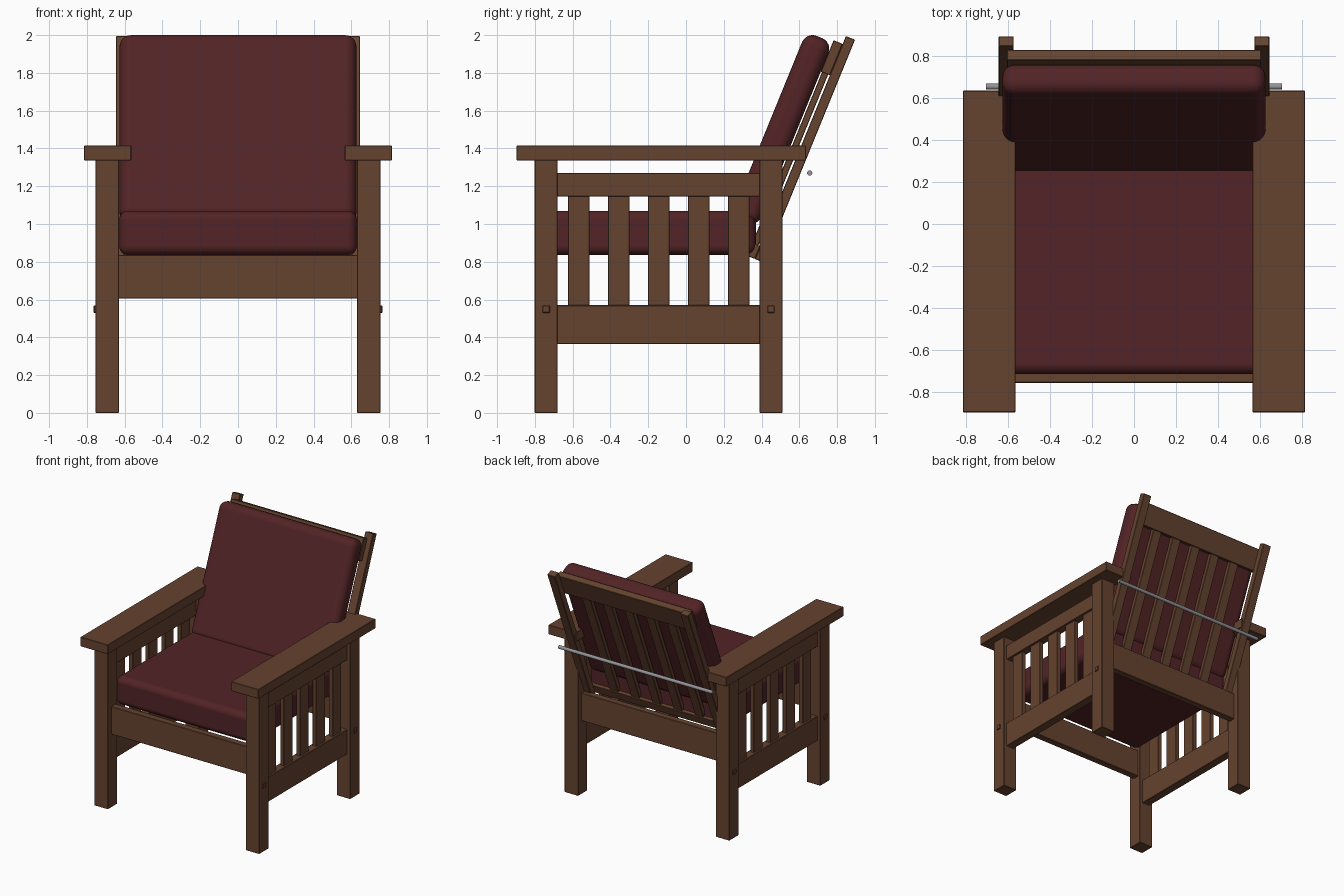
import bpy, bmesh, math
from mathutils import Matrix, Vector

cube = bpy.data.objects.get("Cube")
if cube:
    bpy.data.objects.remove(cube, do_unlink=True)


def material(name, color, roughness=0.6):
    m = bpy.data.materials.new(name)
    m.use_nodes = True
    m.diffuse_color = (*color, 1)
    bsdf = m.node_tree.nodes["Principled BSDF"]
    bsdf.inputs["Base Color"].default_value = (*color, 1)
    bsdf.inputs["Roughness"].default_value = roughness
    return m


wood = material("brown wood", (0.13, 0.056, 0.029))
leather = material("dark red leather", (0.085, 0.017, 0.019))
steel = material("grey steel", (0.3, 0.3, 0.32))

# The reclining back has its own tilted space: z runs up the frame
back_space = Matrix.Translation((0, 0.413, 0.795)) @ Matrix.Rotation(math.radians(-22.2), 4, 'X')


def box(name, x, y, z, mat=wood, space=Matrix(), bevel=0.003, segments=1):
    """Box spanning the (low, high) ranges, with bevelled edges."""
    spans = (x, y, z)
    bm = bmesh.new()
    bmesh.ops.create_cube(bm, size=1)
    bmesh.ops.scale(bm, vec=[b - a for a, b in spans], verts=bm.verts)
    mesh = bpy.data.meshes.new(name)
    bm.to_mesh(mesh)
    bm.free()
    mesh.materials.append(mat)
    obj = bpy.data.objects.new(name, mesh)
    bpy.context.collection.objects.link(obj)
    obj.matrix_world = space @ Matrix.Translation(Vector([(a + b) / 2 for a, b in spans]))
    mod = obj.modifiers.new("edges", 'BEVEL')
    mod.width = bevel
    mod.segments = segments
    if segments > 1:
        for p in mesh.polygons:
            p.use_smooth = True
        mod.harden_normals = True
    return obj


def pair(name, x, y, z, **options):
    """The same box on the left (+x) and the right (-x)."""
    box("left_" + name, x, y, z, **options)
    box("right_" + name, (-x[1], -x[0]), y, z, **options)


# Legs, joint pegs and flat arms
for end, y in (("front", -0.74), ("back", 0.45)):
    pair(end + "_leg", (0.63, 0.755), (y - 0.061, y + 0.061), (0, 1.34))
    pair(end + "_peg", (0.74, 0.764), (y - 0.019, y + 0.019), (0.53, 0.568))
pair("arm", (0.565, 0.815), (-0.897, 0.635), (1.337, 1.415))

# Side panels: two rails with five slats
pair("upper_side_rail", (0.657, 0.727), (-0.682, 0.392), (1.145, 1.27))
pair("lower_side_rail", (0.657, 0.727), (-0.682, 0.392), (0.365, 0.57))
for i in range(5):
    y = -0.568 + i * 0.212
    pair(f"side_slat_{i + 1}", (0.674, 0.71), (y - 0.057, y + 0.057), (0.565, 1.15))

# Seat rails and seat cushion
box("front_seat_rail", (-0.632, 0.632), (-0.757, -0.70), (0.605, 0.835))
box("back_seat_rail", (-0.632, 0.632), (0.41, 0.465), (0.605, 0.835))
box("seat_cushion", (-0.63, 0.63), (-0.715, 0.37), (0.835, 1.07),
    mat=leather, bevel=0.05, segments=6)

# Reclining back: uprights, rails, slats and cushion
pair("back_upright", (0.573, 0.645), (-0.052, 0), (0, 1.275), space=back_space)
box("back_top_rail", (-0.605, 0.605), (-0.104, -0.052), (1.05, 1.23), space=back_space)
box("back_bottom_rail", (-0.605, 0.605), (-0.104, -0.052), (0, 0.075), space=back_space)
for i in range(5):
    x = (i - 2) * 0.195
    box(f"back_slat_{i + 1}", (x - 0.04, x + 0.04), (-0.097, -0.062), (0.07, 1.055),
        space=back_space)
box("back_cushion", (-0.627, 0.627), (-0.255, -0.104), (0.16, 1.217),
    mat=leather, space=back_space, bevel=0.06, segments=6)

# Steel rod that supports the back
bpy.ops.mesh.primitive_cylinder_add(vertices=20, radius=0.014, depth=1.41,
                                    location=(0, 0.655, 1.27), rotation=(0, math.pi / 2, 0))
rod = bpy.context.object
rod.name = "support_rod"
rod.data.materials.append(steel)
bpy.ops.object.shade_smooth_by_angle()
